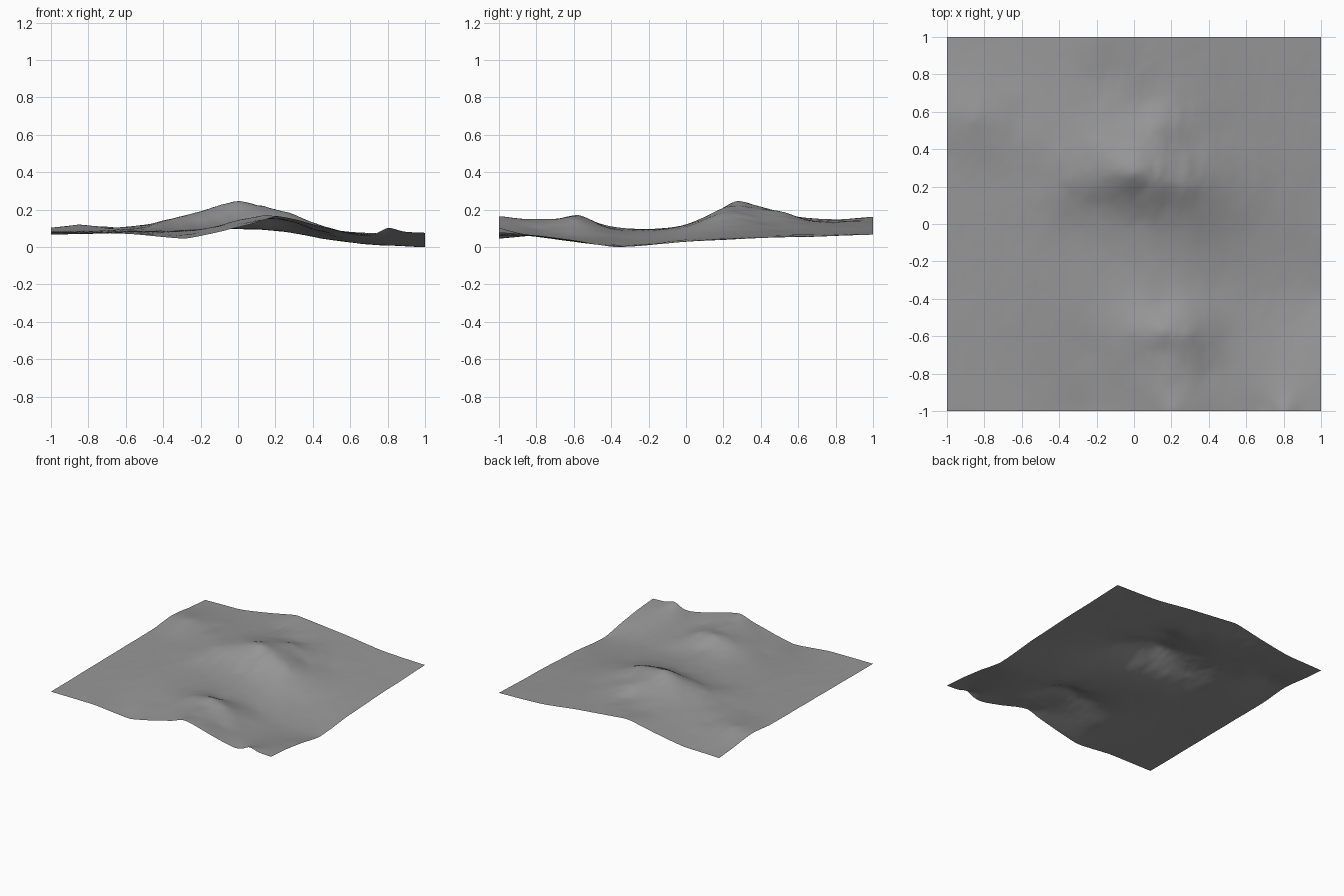
import bpy, bmesh, math
from mathutils import Vector, noise

if "Cube" in bpy.data.objects:
    bpy.data.objects.remove(bpy.data.objects["Cube"])

# Edge profiles of the sheet: (position along edge, height)
front = [(-1, .08), (-.6, .077), (-.28, .05), (-.1, .085), (.1, .135), (.2, .167), (.32, .148),
         (.5, .1), (.67, .067), (.74, .077), (.8, .105), (.88, .088), (1, .08)]
back = [(-1, .07), (-.68, .078), (-.4, .122), (-.17, .165), (.3, .122), (.6, .085), (1, .07)]
left = [(-.5, .083), (0, .087), (.35, .09), (.57, .107), (.8, .085)]
right = [(-.8, .066), (-.6, .04), (-.37, .004), (0, .033), (.5, .055)]

# Main mountain: summit, side ridges and steep near slope (x, y, height)
mountain = [(0, .27, .248), (.1, .24, .225), (.2, .22, .205), (.3, .2, .175), (.45, .2, .115),
            (-.1, .25, .217), (-.2, .24, .188), (-.33, .23, .16), (-.5, .25, .115),
            (0, .15, .185), (.2, .1, .155), (-.2, .1, .135), (.02, .02, .125),
            (.1, .4, .21), (.15, .52, .187), (-.1, .42, .2), (.3, .42, .145),
            (.5, .5, .095), (-.3, .5, .153), (.08, .65, .148)]
# Smaller hill running to the front edge
foothill = [(.15, -.57, .174), (0, -.57, .145), (.28, -.59, .155), (.2, -.8, .156),
            (.4, -.8, .1), (.5, -.6, .065), (.15, -.43, .112), (-.25, -.7, .077),
            (.72, -.75, .052), (.15, -.68, .155)]
# Surrounding low ground
lowland = [(-.6, -.6, .08), (-.5, -.3, .09), (-.15, -.35, .1), (.42, -.35, .055),
           (.65, -.4, .022), (.05, -.18, .1), (.35, -.12, .08), (.6, -.05, .047),
           (-.3, -.05, .102), (-.65, 0, .092), (-.75, .25, .094), (.7, .25, .064),
           (-.84, .57, .123), (-.6, .58, .106), (-.65, .8, .088), (-.2, .75, .146),
           (.4, .75, .11), (.72, .7, .071), (.8, -.55, .025)]

pts = mountain + foothill + lowland
pts += [(t, -1, z) for t, z in front] + [(t, 1, z) for t, z in back]
pts += [(-1, t, z) for t, z in left] + [(1, t, z) for t, z in right]


def kernel(ax, ay, bx, by):
    return math.sqrt((ax - bx) ** 2 + (ay - by) ** 2 + .0008)


def solve(rows):
    """Gaussian elimination on an augmented matrix."""
    n = len(rows)
    for i in range(n):
        p = max(range(i, n), key=lambda r: abs(rows[r][i]))
        rows[i], rows[p] = rows[p], rows[i]
        for r in range(i + 1, n):
            f = rows[r][i] / rows[i][i]
            if f:
                rows[r] = [a - f * b for a, b in zip(rows[r], rows[i])]
    w = [0.0] * n
    for i in reversed(range(n)):
        s = sum(rows[i][j] * w[j] for j in range(i + 1, n))
        w[i] = (rows[i][n] - s) / rows[i][i]
    return w


MEAN = .09
weights = solve([[kernel(p[0], p[1], q[0], q[1]) for q in pts] + [p[2] - MEAN] for p in pts])


def height(x, y):
    h = MEAN + sum(w * kernel(x, y, p[0], p[1]) for w, p in zip(weights, pts))
    # fine erosion gullies running down the near slopes, stronger on high ground
    n = noise.fractal(Vector((x * 10, y * 5, 1.7)), 1.0, 2.0, 4)
    return h + n * (.0015 + .035 * max(0, h - .09)) * (1 - y ** 8)


# Terrain sheet
bm = bmesh.new()
bmesh.ops.create_grid(bm, x_segments=140, y_segments=140, size=1)
for v in bm.verts:
    v.co.z = height(v.co.x, v.co.y)
low = min(v.co.z for v in bm.verts)
for v in bm.verts:
    v.co.z -= low
for f in bm.faces:
    f.smooth = True
mesh = bpy.data.meshes.new("terrain")
bm.to_mesh(mesh)
bm.free()

# Dark grey ground colour
rock = bpy.data.materials.new("dark_rock")
rock.diffuse_color = (.31, .31, .31, 1)
rock.use_nodes = True
rock.node_tree.nodes["Principled BSDF"].inputs["Base Color"].default_value = rock.diffuse_color
mesh.materials.append(rock)

terrain = bpy.data.objects.new("terrain", mesh)
bpy.context.collection.objects.link(terrain)
